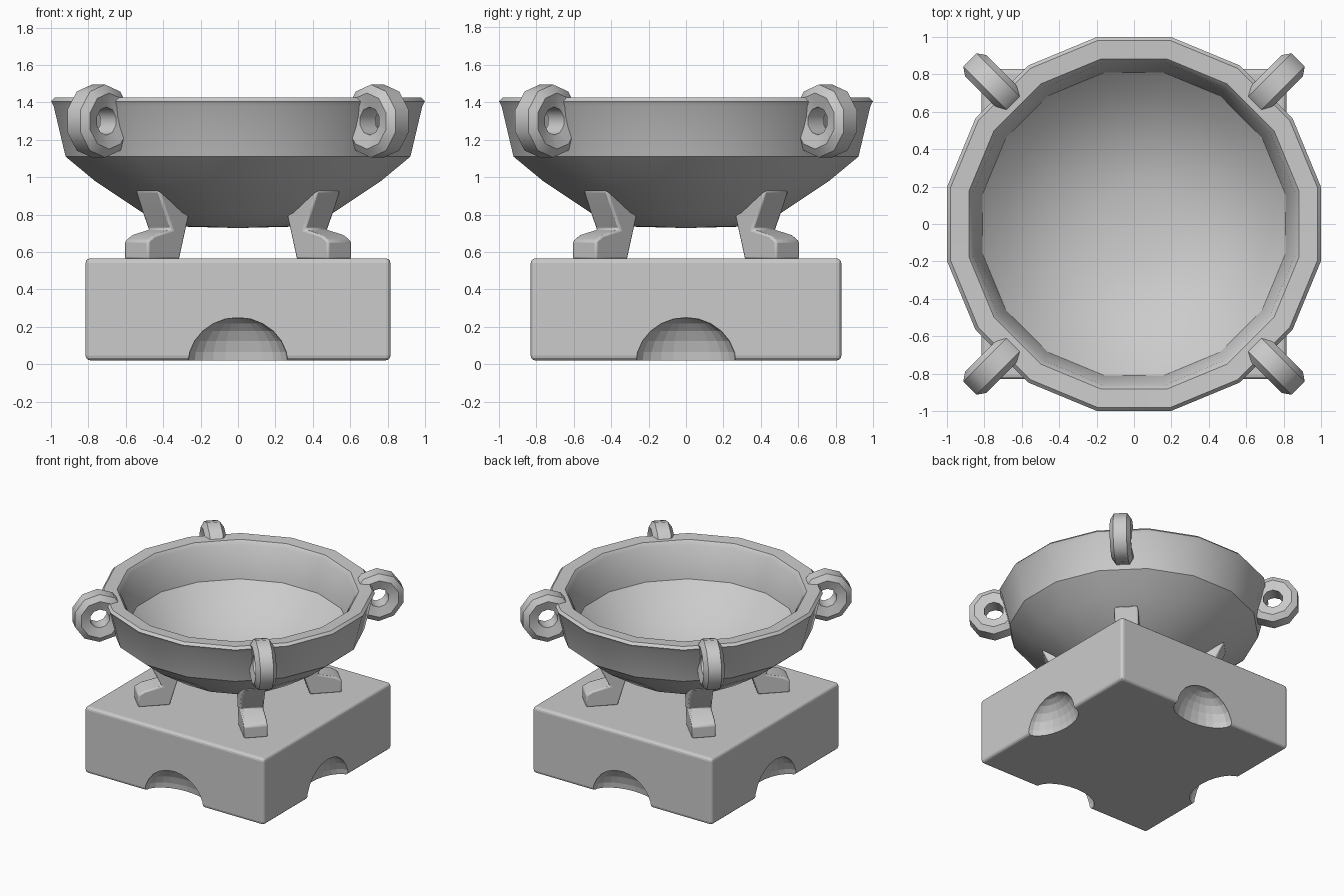
import bpy, bmesh
from math import pi, sin, cos, radians
from mathutils import Matrix

if "Cube" in bpy.data.objects:
    bpy.data.objects.remove(bpy.data.objects["Cube"])


def make_object(name, bm, angle=35):
    bmesh.ops.recalc_face_normals(bm, faces=bm.faces[:])
    me = bpy.data.meshes.new(name)
    bm.to_mesh(me)
    bm.free()
    ob = bpy.data.objects.new(name, me)
    bpy.context.collection.objects.link(ob)
    if angle:
        bpy.ops.object.select_all(action='DESELECT')
        bpy.context.view_layer.objects.active = ob
        ob.select_set(True)
        bpy.ops.object.shade_smooth_by_angle(angle=radians(angle))
    return ob


def lathe(profile, segments):
    """Revolve an (r, z) profile; r = 0 makes a pole."""
    bm = bmesh.new()
    rings = []
    for r, z in profile:
        if r == 0:
            rings.append([bm.verts.new((0, 0, z))] * segments)
        else:
            rings.append([bm.verts.new((r * cos(a), r * sin(a), z)) for a in
                          [2 * pi * (i + 0.5) / segments for i in range(segments)]])
    for a, b in zip(rings, rings[1:]):
        for i in range(segments):
            j = (i + 1) % segments
            bm.faces.new(list(dict.fromkeys((a[i], a[j], b[j], b[i]))))
    return bm


def bevel(ob, width, segments=2):
    m = ob.modifiers.new("soft_edges", 'BEVEL')
    m.width, m.segments, m.limit_method = width, segments, 'ANGLE'
    m.angle_limit = radians(40)


# Square plinth with a shallow scooped arch under each side
bm = bmesh.new()
bmesh.ops.create_cube(bm, size=1)
bmesh.ops.transform(bm, verts=bm.verts, matrix=Matrix.Translation((0, 0, 0.293))
                    @ Matrix.Diagonal((1.63, 1.66, 0.545, 1)))
base = make_object("plinth", bm, None)
bevel(base, 0.025, 3)
bm = bmesh.new()
for k in range(4):
    bmesh.ops.create_uvsphere(
        bm, u_segments=24, v_segments=12, radius=1,
        matrix=Matrix.Rotation(k * pi / 2, 4, 'Z') @ Matrix.Translation((0.82, 0, 0.0))
        @ Matrix.Diagonal((0.16, 0.27, 0.25, 1)))
cutter = make_object("arch_cutter", bm, None)
cutter.hide_render = True
cutter.hide_viewport = True
cutter.display_type = 'WIRE'
cut = base.modifiers.new("arches", 'BOOLEAN')
cut.operation, cut.object, cut.solver = 'DIFFERENCE', cutter, 'EXACT'

# Wide bowl: outer skin with a hard shoulder, rounded rim, inner skin
bowl = [(0, 0.728), (0.28, 0.735), (0.40, 0.765), (0.52, 0.81), (0.78, 0.98),
        (0.94, 1.11), (1.005, 1.38), (1.019, 1.405), (1.0, 1.425), (0.90, 1.42),
        (0.875, 1.39), (0.825, 1.13), (0.70, 1.01), (0.46, 0.865), (0.22, 0.81), (0, 0.80)]
make_object("bowl", lathe(bowl, 16), 29)

# Four feet and four ring handles on the diagonals
foot_profile = [(0.53, 0.56), (0.77, 0.56), (0.77, 0.66), (0.72, 0.69),
                (0.59, 0.72), (0.64, 0.82), (0.69, 0.93), (0.45, 0.82)]


def foot(rot):
    bm = bmesh.new()
    f = bm.faces.new([bm.verts.new((r, -0.09, z)) for r, z in foot_profile])
    ext = bmesh.ops.extrude_face_region(bm, geom=[f])
    bmesh.ops.translate(bm, vec=(0, 0.18, 0),
                        verts=[v for v in ext['geom'] if isinstance(v, bmesh.types.BMVert)])
    bmesh.ops.transform(bm, verts=bm.verts, matrix=rot)
    return bm


def handle(rot, n=10):
    bm = bmesh.new()
    section = [(0.075, -0.06), (0.15, -0.08), (0.195, -0.05),
               (0.195, 0.05), (0.15, 0.08), (0.075, 0.06)]
    rings = []
    for i in range(n):
        a = 2 * pi * (i + 0.5) / n
        rings.append([bm.verts.new((1.055 + d * cos(a), w, 1.30 + d * sin(a)))
                      for d, w in section])
    s = len(section)
    for i in range(n):
        a, b = rings[i], rings[(i + 1) % n]
        for j in range(s):
            bm.faces.new((a[j], a[(j + 1) % s], b[(j + 1) % s], b[j]))
    bmesh.ops.transform(bm, verts=bm.verts, matrix=rot)
    return bm


for k, side in enumerate(("back_right", "back_left", "front_left", "front_right")):
    rot = Matrix.Rotation(pi / 4 + k * pi / 2, 4, 'Z')
    bevel(make_object("foot_" + side, foot(rot)), 0.012)
    make_object("ring_handle_" + side, handle(rot), 40)
